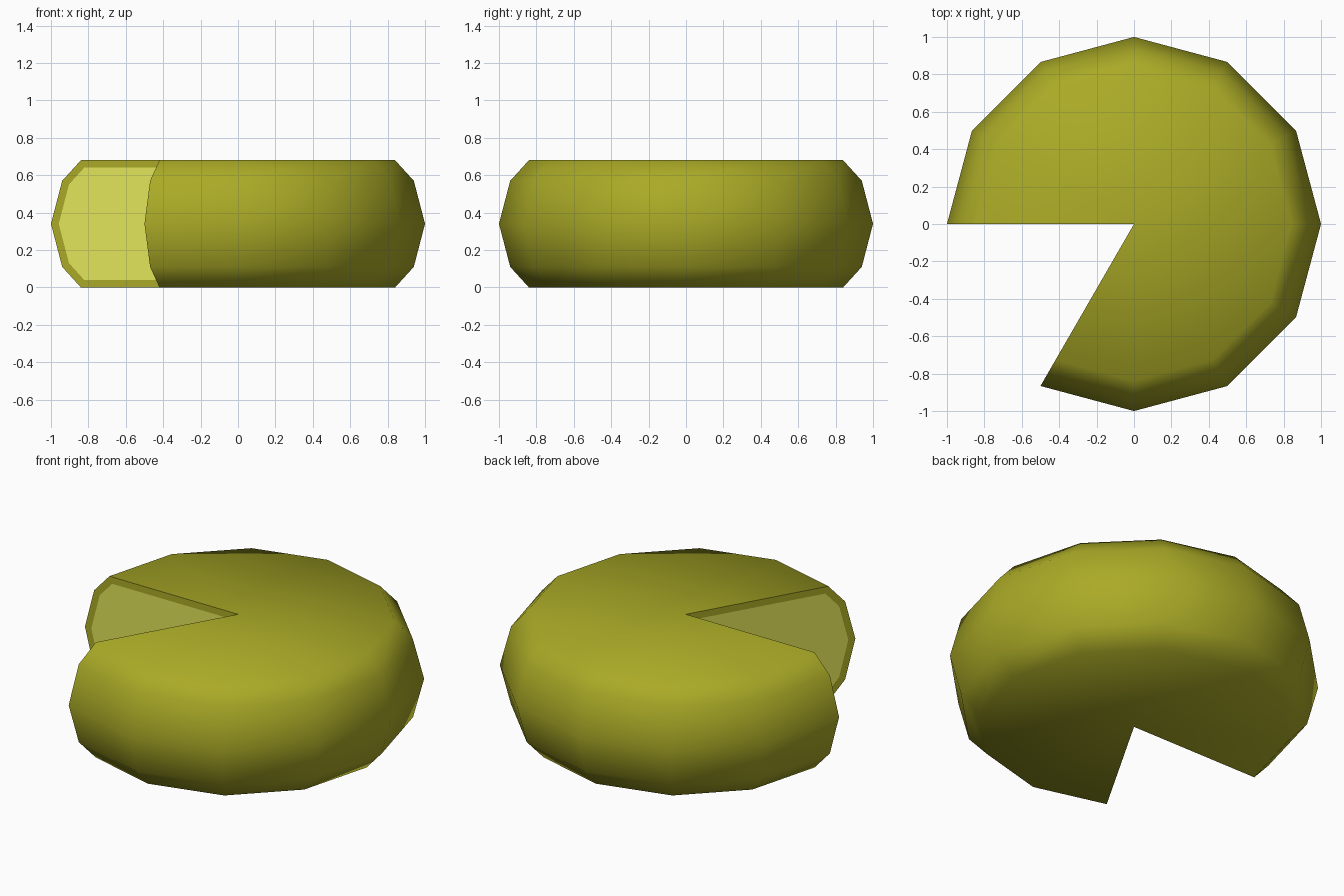
import bpy, bmesh, math

if "Cube" in bpy.data.objects:
    bpy.data.objects.remove(bpy.data.objects["Cube"])

def material(name, rgb):
    m = bpy.data.materials.new(name)
    m.diffuse_color = (*rgb, 1)
    m.use_nodes = True
    m.node_tree.nodes["Principled BSDF"].inputs["Base Color"].default_value = m.diffuse_color
    return m

# Twelve-sided wheel outline (radius, height); one 60 degree slice is missing
PROFILE = [(0.84, 0), (0.94, 0.11), (1, 0.34), (0.94, 0.57), (0.84, 0.68)]
ANGLES = [math.radians(a) for a in range(-120, 181, 30)]

bm = bmesh.new()
rings = [[bm.verts.new((r * math.cos(a), r * math.sin(a), z)) for r, z in PROFILE]
         for a in ANGLES]
bottom = bm.verts.new((0, 0, 0))
top = bm.verts.new((0, 0, 0.68))

# Rind: side bands, top and bottom
for a, b in zip(rings, rings[1:]):
    for i in range(len(PROFILE) - 1):
        bm.faces.new((a[i], b[i], b[i + 1], a[i + 1]))
    bm.faces.new((top, a[-1], b[-1]))
    bm.faces.new((bottom, b[0], a[0]))

# Two cut faces, inset to leave a rind border around the pale inside
cuts = [bm.faces.new([bottom] + rings[0] + [top]),
        bm.faces.new([top] + rings[-1][::-1] + [bottom])]
bmesh.ops.recalc_face_normals(bm, faces=bm.faces)
bmesh.ops.inset_region(bm, faces=cuts, thickness=0.04, use_even_offset=True)
for f in cuts:
    f.material_index = 1

mesh = bpy.data.meshes.new("cheese_wheel")
bm.to_mesh(mesh)
bm.free()
mesh.materials.append(material("olive rind", (0.40, 0.40, 0.02)))
mesh.materials.append(material("pale cheese", (0.76, 0.78, 0.10)))
wheel = bpy.data.objects.new("cheese_wheel", mesh)
bpy.context.collection.objects.link(wheel)
bpy.context.view_layer.objects.active = wheel
wheel.select_set(True)
bpy.ops.object.shade_smooth_by_angle(angle=math.radians(60))
